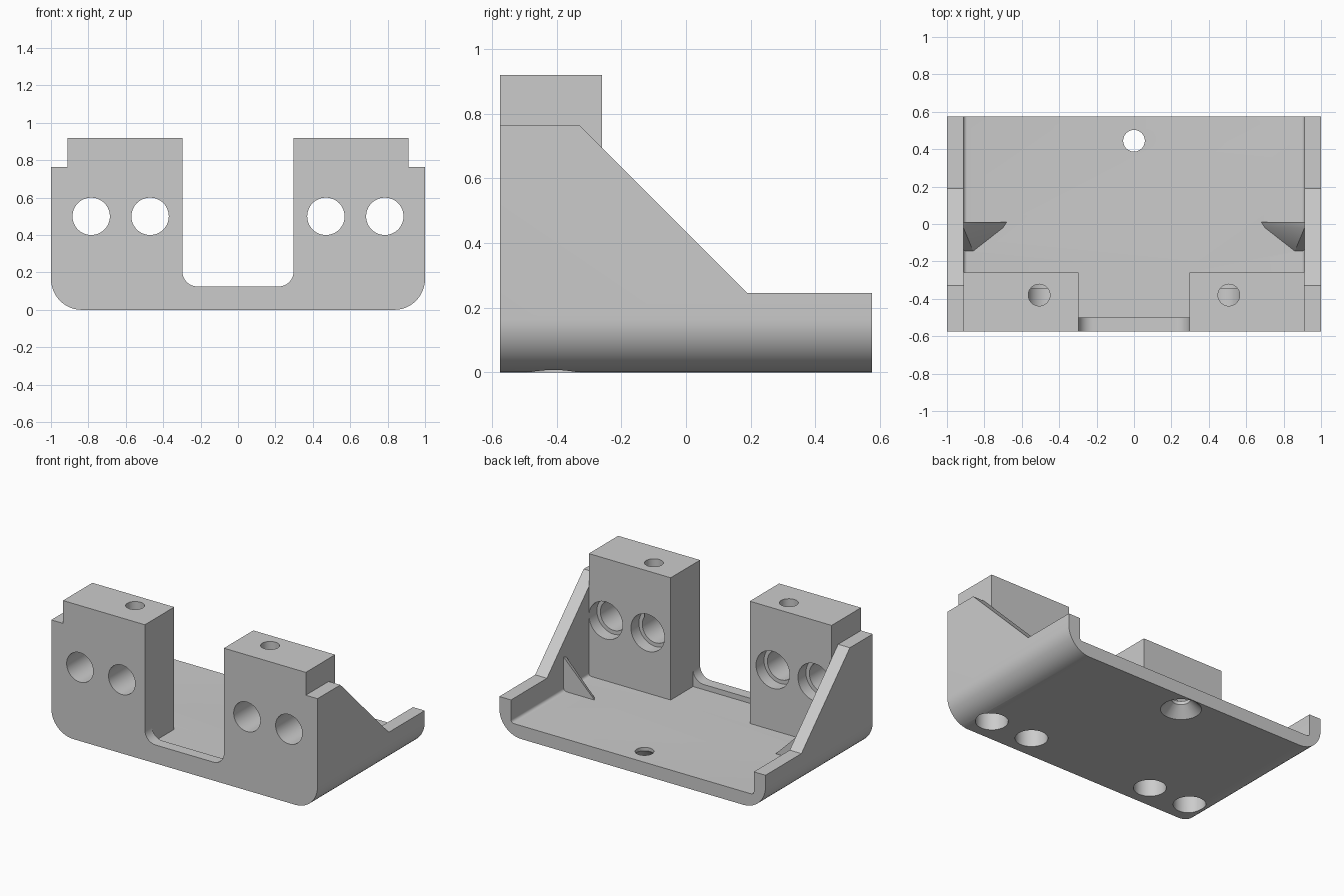
import bpy, bmesh
from math import sin, cos, pi, radians
from mathutils import Matrix, Vector

if "Cube" in bpy.data.objects:
    bpy.data.objects.remove(bpy.data.objects["Cube"])

FRONT, BACK = -0.575, 0.575
BLOCK_BACK = -0.26
INNER = 0.912          # inner face of the side walls
FLOOR = 0.09
SLOT = 0.297           # half width of the central slot

grey = bpy.data.materials.new("light_grey")
grey.use_nodes = True
grey.diffuse_color = (0.6, 0.6, 0.6, 1)
grey.node_tree.nodes["Principled BSDF"].inputs["Base Color"].default_value = (0.6, 0.6, 0.6, 1)


def make(name, bm):
    bmesh.ops.recalc_face_normals(bm, faces=bm.faces)
    mesh = bpy.data.meshes.new(name)
    bm.to_mesh(mesh)
    bm.free()
    mesh.materials.append(grey)
    ob = bpy.data.objects.new(name, mesh)
    bpy.context.collection.objects.link(ob)
    return ob


def prism(name, points, start, end, axis="y"):
    """Extrude an (x, z) profile along y, or a (y, z) profile along x."""
    bm = bmesh.new()
    verts = [bm.verts.new((a, start, b) if axis == "y" else (start, a, b)) for a, b in points]
    face = bm.faces.new(verts)
    moved = bmesh.ops.extrude_face_region(bm, geom=[face])["geom"]
    shift = (0, end - start, 0) if axis == "y" else (end - start, 0, 0)
    bmesh.ops.translate(bm, vec=shift, verts=[v for v in moved if isinstance(v, bmesh.types.BMVert)])
    return make(name, bm)


def bore(name, x, y, z, r1, r2, length, along_y=False):
    """Round cutter that starts at a point and runs along +z or +y."""
    bm = bmesh.new()
    bmesh.ops.create_cone(bm, cap_ends=True, segments=48, radius1=r1, radius2=r2, depth=length,
                          matrix=Matrix.Translation((0, 0, length / 2)))
    if along_y:
        bmesh.ops.rotate(bm, verts=bm.verts, matrix=Matrix.Rotation(radians(-90), 3, "X"))
    bmesh.ops.translate(bm, vec=(x, y, z), verts=bm.verts)
    return make(name, bm)


def arc(cx, cz, r, a0, a1, n=12):
    steps = [radians(a0 + (a1 - a0) * i / n) for i in range(n + 1)]
    return [(cx + r * cos(a), cz + r * sin(a)) for a in steps]


def combine(target, tool, operation):
    mod = target.modifiers.new(operation.lower(), "BOOLEAN")
    mod.operation, mod.solver, mod.object = operation, "EXACT", tool
    bpy.context.view_layer.objects.active = target
    bpy.ops.object.modifier_apply(modifier=mod.name)
    bpy.data.objects.remove(tool)


def mirrored(half):
    return half + [(-x, z) for x, z in reversed(half)]


# Tray: U section with rounded outer corners and a small inner fillet
R, r = 0.165, 0.02
outer = arc(1 - R, R, R, -90, 0) + [(1, 0.765), (INNER, 0.765)]
inner = arc(INNER - r, FLOOR + r, r, 0, -90, 5)
body = prism("bracket_body", mirrored(outer + inner), FRONT, BACK)

# Sloping outline of the side walls
side = [(FRONT - 0.1, -0.1), (BACK + 0.1, -0.1), (BACK + 0.1, 0.245), (0.19, 0.245),
        (-0.33, 0.765), (-0.33, 0.9), (FRONT - 0.1, 0.9)]
combine(body, prism("side_outline", side, -1.2, 1.2, "x"), "INTERSECT")

# Tall front blocks, keyed into the side walls
for s in (1, -1):
    key = [(SLOT, 0.05), (0.9, 0.05), (0.95, 0.1), (0.95, 0.6), (INNER, 0.6), (INNER, 0.92), (SLOT, 0.92)]
    combine(body, prism("front_block", [(s * x, z) for x, z in key], FRONT, BLOCK_BACK), "UNION")

# Low lip across the slot, with filleted ends
f = 0.08
lip = [(0.36, 0.05), (0.36, 0.125 + f)] + arc(SLOT - f, 0.125 + f, f, 0, -90, 10)
combine(body, prism("slot_lip", mirrored(lip), FRONT, -0.5), "UNION")

# Corner gussets between the side walls and the floor
low = FLOOR - 0.03
for s in (1, -1):
    bm = bmesh.new()
    for x, y, z in [(0.68, 0.01, FLOOR), (0.70, -0.02, FLOOR), (0.86, -0.145, FLOOR),
                    (0.95, -0.145, FLOOR), (0.68, 0.01, low), (0.70, -0.02, low), (0.86, -0.145, low),
                    (0.95, -0.145, low), (0.95, 0.01, low), (INNER, 0.01, FLOOR + 0.23),
                    (INNER, -0.02, FLOOR + 0.22), (0.95, 0.01, FLOOR + 0.23), (0.95, -0.02, FLOOR + 0.22)]:
        bm.verts.new((s * x, y, z))
    hull = bmesh.ops.convex_hull(bm, input=bm.verts)
    bmesh.ops.delete(bm, geom=[v for v in bm.verts if not v.link_faces], context="VERTS")
    combine(body, make("gusset", bm), "UNION")

# Counterbored cross holes, blind holes underneath and top screw holes
for s in (1, -1):
    for x in (0.47, 0.785):
        combine(body, bore("cross_hole", s * x, FRONT - 0.1, 0.5, 0.1, 0.1, 0.5, True), "DIFFERENCE")
        combine(body, bore("counterbore", s * x, -0.345, 0.5, 0.126, 0.126, 0.2, True), "DIFFERENCE")
        combine(body, bore("blind_hole", s * x, -0.41, -0.1, 0.1, 0.1, 0.35), "DIFFERENCE")
    combine(body, bore("top_hole", s * 0.507, -0.38, 0.5, 0.058, 0.058, 0.6), "DIFFERENCE")

# Countersunk hole at the back of the floor
combine(body, bore("floor_hole", 0, 0.445, -0.1, 0.058, 0.058, 0.4), "DIFFERENCE")
combine(body, bore("countersink", 0, 0.445, -0.01, 0.135, 0.05, 0.085), "DIFFERENCE")

# Smooth the round surfaces, keep the edges sharp
bpy.ops.object.select_all(action="DESELECT")
body.select_set(True)
bpy.context.view_layer.objects.active = body
bpy.ops.object.shade_smooth_by_angle(angle=radians(25))
